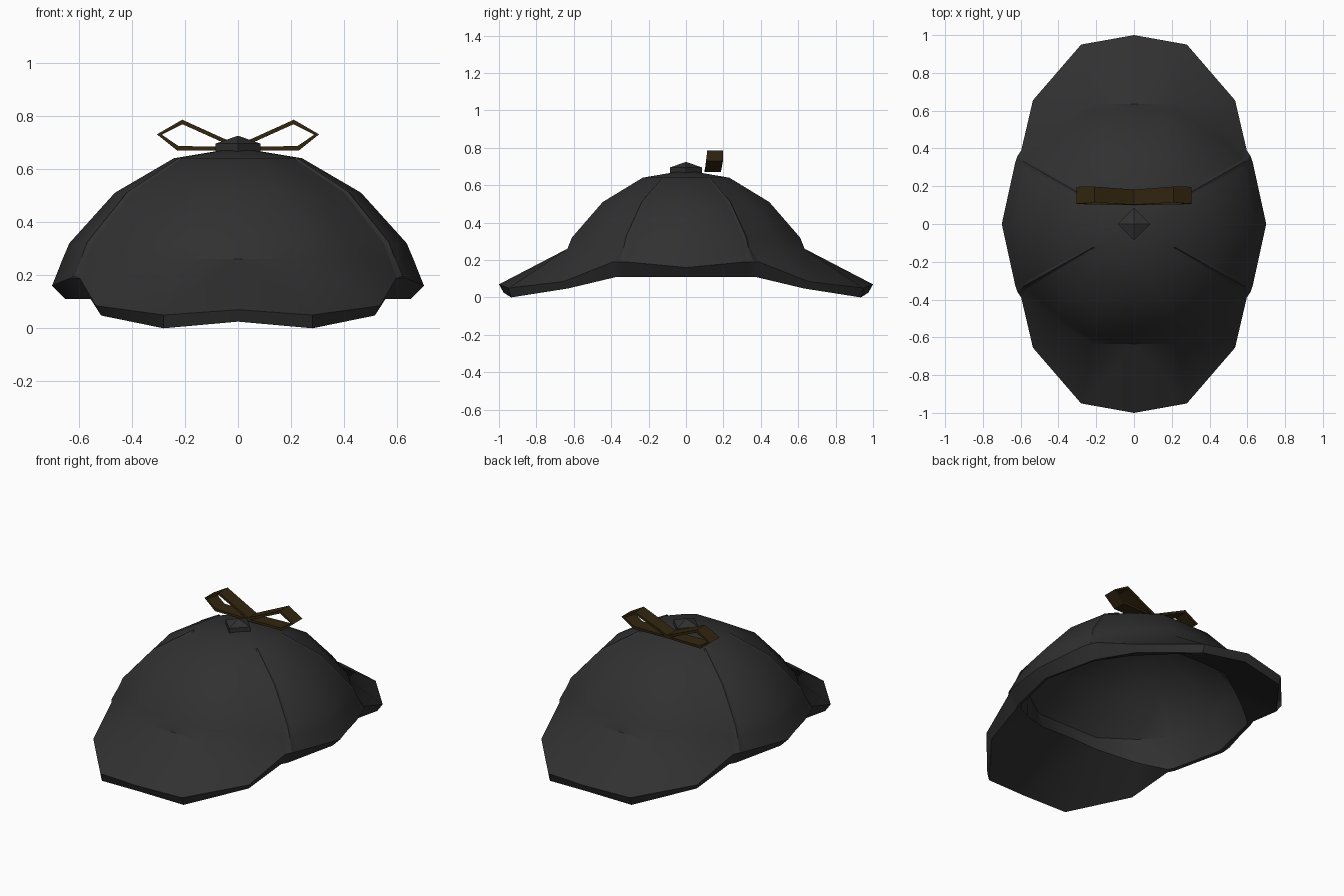
import bpy, bmesh
from mathutils import Vector

cube = bpy.data.objects.get("Cube")
if cube:
    bpy.data.objects.remove(cube)


def material(name, rgb):
    m = bpy.data.materials.new(name)
    m.use_nodes = True
    m.diffuse_color = (*rgb, 1)
    bsdf = next(n for n in m.node_tree.nodes if n.type == 'BSDF_PRINCIPLED')
    bsdf.inputs["Base Color"].default_value = (*rgb, 1)
    bsdf.inputs["Roughness"].default_value = 0.9
    return m


def add_object(name, bm, mat):
    mesh = bpy.data.meshes.new(name)
    bm.to_mesh(mesh)
    bm.free()
    mesh.materials.append(mat)
    ob = bpy.data.objects.new(name, mesh)
    bpy.context.collection.objects.link(ob)
    return ob


def finish(ob, angle):
    bpy.ops.object.select_all(action='DESELECT')
    ob.select_set(True)
    bpy.context.view_layer.objects.active = ob
    for mod in list(ob.modifiers):
        bpy.ops.object.modifier_apply(modifier=mod.name)
    bpy.ops.object.shade_smooth_by_angle(angle=angle)


def loft(bm, rings):
    rows = [[bm.verts.new(p) for p in ring] for ring in rings]
    for a, b in zip(rows, rows[1:]):
        for j in range(len(a) - 1):
            bm.faces.new((a[j], a[j + 1], b[j + 1], b[j]))


cloth = material("charcoal cloth", (0.03, 0.03, 0.03))
ribbon = material("dark brown ribbon", (0.032, 0.019, 0.005))

# One quarter of the cap, columns running from the brim centre to the side
base = [(0, .61), (.22, .61), (.42, .47), (.55, .33), (.575, .305), (.635, 0)]
rim_top = [(0, 1, .07), (.28, .95, .05), (.535, .655, .085),
           (.597, .39, .19), (.63, .32, .19), (.70, 0, .16)]
rim_low = [(0, .975, .025), (.28, .935, 0), (.515, .63, .048),
           (.555, .37, .11), (.575, .33, .11), (.65, 0, .11)]
under = [(0, .56, .215), (.20, .56, .21), (.40, .45, .15),
         (.54, .35, .115), (.56, .315, .115), (.63, 0, .115)]


def dome(scale, z):
    return [(x * scale, y * scale, z) for x, y in base]


outside = [dome(0, .68), dome(.38, .64), dome(.73, .51), dome(1, .32), dome(1.04, .26)]
inside = [dome(.95, .30), dome(.69, .485), dome(.36, .61), dome(0, .65)]

bm = bmesh.new()
loft(bm, outside + [rim_top, rim_low, under] + inside)
bmesh.ops.remove_doubles(bm, verts=bm.verts, dist=0.0005)
cap = add_object("cap_with_brims", bm, cloth)
mirror = cap.modifiers.new("mirror", 'MIRROR')
mirror.use_axis = (True, True, False)
finish(cap, 0.6)

# Raised seam edges where the side panels overlap the front and back panels
bm = bmesh.new()
seam = [Vector(ring[4]) for ring in outside[1:]] + [Vector(rim_top[4])]
lift = Vector((.55, .33, .45)).normalized() * 0.007
front_edge = [Vector(ring[3]) for ring in outside[1:]] + [Vector(rim_top[3])]
loft(bm, [(f, f.lerp(s, .5) + lift, s) for f, s in zip(front_edge, seam)])
panel_seam = add_object("panel_seams", bm, cloth)
mirror = panel_seam.modifiers.new("mirror", 'MIRROR')
mirror.use_axis = (True, True, False)
finish(panel_seam, 0.5)

# Four-sided crown button
bm = bmesh.new()
corners = [(1, 0), (0, 1), (-1, 0), (0, -1), (1, 0)]
loft(bm, [[(x * r, y * r, z) for x, y in reversed(corners)]
          for r, z in ((0, .725), (.085, .695), (.085, .665))])
bmesh.ops.remove_doubles(bm, verts=bm.verts, dist=0.0005)
bmesh.ops.recalc_face_normals(bm, faces=bm.faces)
finish(add_object("crown_button", bm, cloth), 0.5)

# Ribbon bow: two closed loops of flat band, each with a narrower outer end
loop = [(0, .69, .04), (.21, .785, .042), (.305, .73, .045),
        (.23, .67, .042), (0, .67, .04)]
for side, name in ((1, "bow_loop_left"), (-1, "bow_loop_right")):
    bm = bmesh.new()
    band = []
    for x, z, half in loop + loop[:1]:
        mid = .14 + .1 * (z - .67) + .02 * x
        band.append([(side * x, mid - half, z), (side * x, mid + half, z)])
    loft(bm, band)
    bmesh.ops.remove_doubles(bm, verts=bm.verts, dist=0.0005)
    bmesh.ops.recalc_face_normals(bm, faces=bm.faces)
    centre = Vector((side * .2, .14, .72))
    bm.faces.ensure_lookup_table()
    tip = max(bm.faces, key=lambda f: abs(f.calc_center_median().x))
    if tip.normal.dot(tip.calc_center_median() - centre) < 0:
        bmesh.ops.reverse_faces(bm, faces=bm.faces)
    bow = add_object(name, bm, ribbon)
    thick = bow.modifiers.new("thickness", 'SOLIDIFY')
    thick.thickness = 0.017
    thick.offset = -1
    finish(bow, 0.5)
